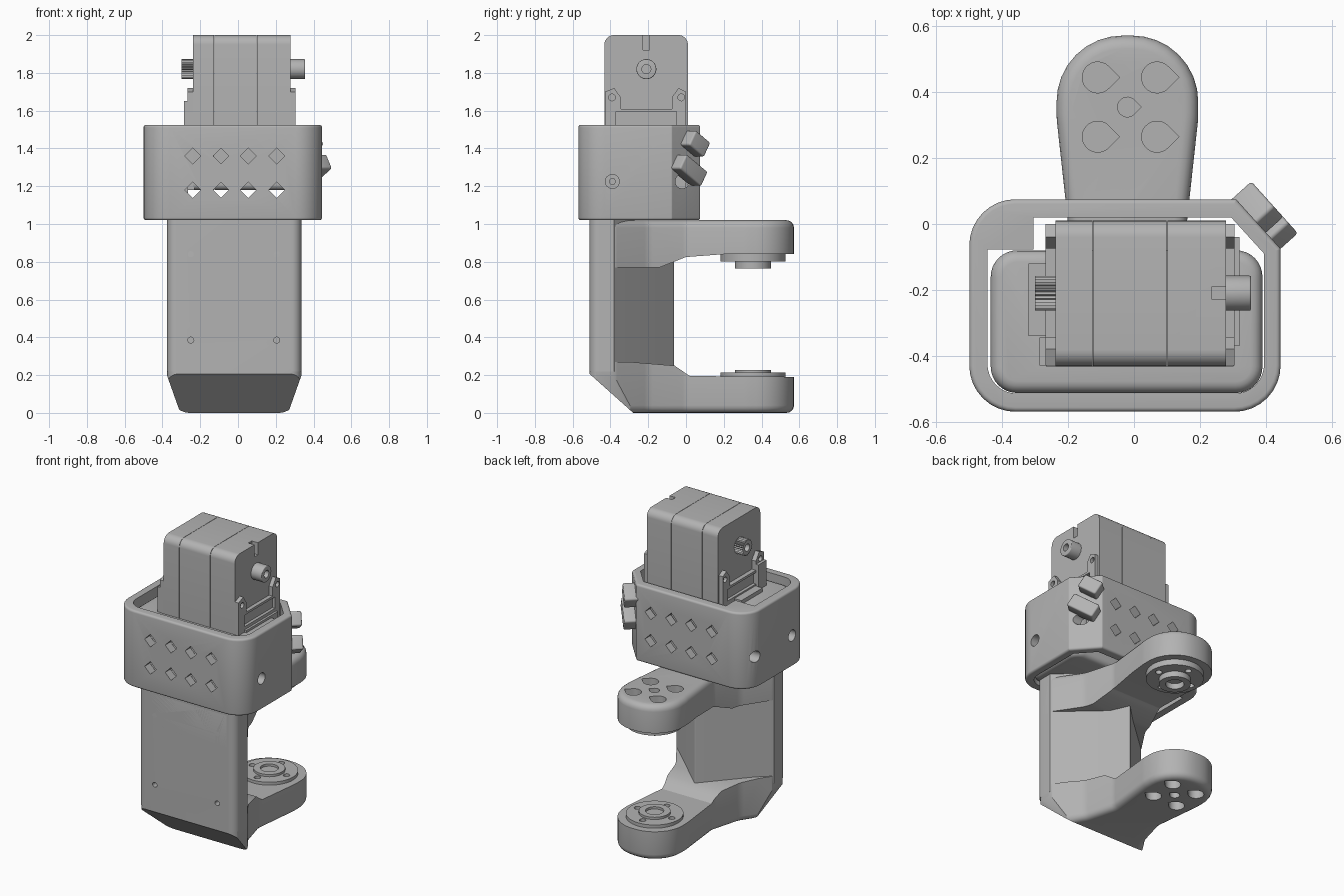
import bpy, bmesh, math
from mathutils import Vector, Matrix

cube = bpy.data.objects.get("Cube")
if cube:
    bpy.data.objects.remove(cube, do_unlink=True)

grey = bpy.data.materials.new("plain grey")
grey.use_nodes = True
GREY = (0.45, 0.45, 0.45, 1)
grey.diffuse_color = GREY
grey.node_tree.nodes["Principled BSDF"].inputs["Base Color"].default_value = GREY


def rounded(corners, steps=8):
    """Polygon from (a, b, radius) corners with circular fillets."""
    out, n = [], len(corners)
    for i, (a, b, r) in enumerate(corners):
        p = Vector((a, b))
        if r == 0:
            out.append(p)
            continue
        u = (Vector(corners[i - 1][:2]) - p).normalized()
        v = (Vector(corners[(i + 1) % n][:2]) - p).normalized()
        half = u.angle(v) / 2
        w, d = math.sin(half), r / math.tan(half)
        for k in range(steps + 1):
            t = k / steps
            c0, c1, c2 = (1 - t) ** 2, 2 * t * (1 - t) * w, t * t
            out.append(((p + u * d) * c0 + p * c1 + (p + v * d) * c2) / (c0 + c1 + c2))
    return out


def place(axis, a, b, c):
    return {"x": (c, a, b), "y": (a, c, b), "z": (a, b, c)}[axis]


def prism(name, pts, lo, hi, axis="z", bevel=0, ends=(0, 1)):
    """Extrude a 2D outline along an axis; optionally round its end rims."""
    bm = bmesh.new()
    caps = []
    rings = [[bm.verts.new(place(axis, p[0], p[1], c)) for p in pts] for c in (lo, hi)]
    for ring in rings:
        caps.append(bm.faces.new(ring))
    n = len(pts)
    for i in range(n):
        j = (i + 1) % n
        bm.faces.new((rings[0][i], rings[0][j], rings[1][j], rings[1][i]))
    bmesh.ops.recalc_face_normals(bm, faces=bm.faces)
    if bevel:
        rim = [e for k in ends for e in caps[k].edges]
        bmesh.ops.bevel(bm, geom=rim, offset=bevel, segments=4, profile=0.5, affect="EDGES")
    mesh = bpy.data.meshes.new(name)
    bm.to_mesh(mesh)
    bm.free()
    mesh.materials.append(grey)
    ob = bpy.data.objects.new(name, mesh)
    bpy.context.collection.objects.link(ob)
    return ob


def circle(a, b, r, n=32):
    return [(a + r * math.cos(2 * math.pi * i / n), b + r * math.sin(2 * math.pi * i / n)) for i in range(n)]


def rect(a0, a1, b0, b1, r=0):
    return rounded([(a0, b0, r), (a1, b0, r), (a1, b1, r), (a0, b1, r)])


def teardrop(a, b, r):
    arc = [math.radians(45 + 270 * i / 20) for i in range(21)]
    return [(a + r * math.cos(t), b + r * math.sin(t)) for t in arc] + [(a + r * 1.414, b)]


def combine(ob, others, op="DIFFERENCE"):
    """Apply booleans and remove the helper shapes."""
    for other in others:
        m = ob.modifiers.new("cut", "BOOLEAN")
        m.operation, m.solver, m.object = op, "EXACT", other
        bpy.context.view_layer.objects.active = ob
        bpy.ops.object.modifier_apply(modifier=m.name)
        bpy.data.objects.remove(other, do_unlink=True)
    return ob


# Forked bracket: ridged column between two arms
CX, CY = -0.02, 0.355
column = prism("bracket_column", rounded([
    (-0.375, -0.51, 0.05), (0.335, -0.51, 0.05), (0.335, -0.38, 0), (CX, -0.06, 0.01), (-0.375, -0.38, 0)]),
    0.22, 1.04)
combine(column, [prism("hole", circle(x, z, 0.016, 16), -0.6, -0.45, "y")
                 for x in (-0.25, 0.205) for z in (0.385, 0.84)])

half = [(0.355, -0.51, 0.06), (0.355, -0.38, 0.06), (0.235, -0.2, 0.15), (0.18, 0, 0.1),
        (0.215, 0.32, 0.3), (0.215, 0.572, 0.2)]
arm_plan = rounded([(CX + x, y, r) for x, y, r in half] + [(CX - x, y, r) for x, y, r in reversed(half)])
taper = [(CX - 0.25, -0.1), (CX + 0.25, -0.1), (CX + 0.36, 0.21), (CX + 0.36, 0.5), (CX - 0.36, 0.5), (CX - 0.36, 0.21)]
low_side = [(-0.55, 0.27), (-0.55, 0.242), (-0.168, -0.1), (0.7, -0.1), (0.7, 0.19), (0.02, 0.195),
            (-0.06, 0.25), (-0.3, 0.27)]
high_side = [(-0.55, 0.77), (-0.14, 0.77), (0, 0.825), (0.2, 0.84), (0.7, 0.84), (0.7, 1.1), (-0.55, 1.1)]

lower = prism("lower_arm", arm_plan, 0, 0.4, "z", 0.04, (0,))
combine(lower, [prism("side", low_side, -1, 1, "x"), prism("taper", taper, -1, 1, "y")], "INTERSECT")
upper = prism("upper_arm", arm_plan, 0.6, 1.02, "z", 0.04, (1,))
combine(upper, [prism("side", high_side, -1, 1, "x")], "INTERSECT")

# Screw pockets on the outer faces of the arms
spots = [(CX + sx * 0.09, CY + sy * 0.09, 0.047) for sx in (-1, 1) for sy in (-1, 1)] + [(CX, CY, 0.03)]
for arm, face, d in ((lower, 0, 1), (upper, 1.02, -1)):
    z = sorted((face - d * 0.05, face + d * 0.06))
    combine(arm, [prism("pocket", teardrop(x, y, r), *z) for x, y, r in spots])

# Round horns on the inner faces of the arms
for name, base, mid, tip in (("lower_horn", 0.15, 0.213, 0.228), ("upper_horn", 0.88, 0.802, 0.765)):
    d = 1 if tip > base else -1
    disc = prism(name, circle(CX, CY, 0.172, 48), *sorted((base, mid)))
    combine(disc, [prism("hole", circle(CX + 0.125 * c, CY + 0.125 * s, 0.02, 16), *sorted((mid - d * 0.03, mid + d * 0.05)))
                   for c, s in ((1, 0), (0, 1), (-1, 0), (0, -1))])
    hub = prism(name + "_hub", circle(CX, CY, 0.095, 40), *sorted((base, tip)))
    combine(hub, [prism("hole", circle(CX, CY, 0.055, 24), *sorted((tip - d * 0.04, tip + d * 0.05)))])

# Motor tray on top of the column, and the perforated collar around it
tray = prism("motor_tray", rect(-0.435, 0.39, -0.513, -0.08, 0.08), 1.03, 1.485, "z", 0.035)
combine(tray, [prism("cavity", rect(-0.265, 0.3, -0.433, 0.1), 1.13, 1.7)])
collar = prism("collar", rounded([
    (-0.5, -0.57, 0.14), (0.445, -0.57, 0.14), (0.445, -0.075, 0.01), (0.31, 0.075, 0.01), (-0.5, 0.075, 0.14)]),
    1.02, 1.525, "z", 0.014)
inner = rounded([(-0.445, -0.515, 0.09), (0.395, -0.515, 0.09), (0.395, -0.09, 0),
                 (0.295, 0.02, 0), (-0.305, 0.02, 0), (-0.305, -0.077, 0), (-0.445, -0.077, 0)])
combine(collar, [prism("inside", inner, 0.9, 1.7)])
for x in (-0.24, -0.09, 0.055, 0.205):
    for z in (1.18, 1.36):
        combine(collar, [prism("diamond", circle(x, z, 0.042, 4), -0.7, 0.2, "y")])
        combine(tray, [prism("diamond", circle(x, z, 0.042, 4), -0.7, -0.3, "y")])
for y in (-0.39, -0.02):
    combine(collar, [prism("hole", circle(y, 1.225, 0.037, 24), -0.7, 0.7, "x")])
combine(tray, [prism("hole", circle(-0.39, 1.225, 0.016, 16), -0.7, 0.7, "x")])

# Cable hooks on the diagonal corner
along, out = Vector((0.67, -0.745, 0)), Vector((0.745, 0.67, 0))
for name, shift, z, length in (("upper_hook", -0.038, 1.425, 0.125), ("lower_hook", 0.005, 1.285, 0.18)):
    hook = prism(name, rect(-length / 2, length / 2, -0.045, 0.045, 0.012), -0.02, 0.07, "y", 0.01)
    frame = Matrix((along, out, Vector((0, 0, 1)))).transposed().to_4x4()
    spot = Vector((0.378, 0, z)) + along * shift
    hook.matrix_world = Matrix.Translation(spot) @ frame @ Matrix.Rotation(math.radians(-32), 4, "Y")

# Motor case in three slices with thin seams
case = rounded([(-0.432, 1.18, 0.03), (0.01, 1.18, 0.03), (0.01, 2, 0.05), (-0.432, 2, 0.05)])
SY, SZ = -0.21, 1.82
ends = [-0.24, -0.125, 0.1, 0.28]
slices = [prism("motor_case_" + str(i + 1), case, ends[i] + 0.001, ends[i + 1] - 0.001, "x") for i in range(3)]
combine(slices[2], [prism("slot", rect(SY - 0.018, SY + 0.018, 1.92, 2.1), 0.235, 0.4, "x")])

# Lower covers with screw tabs on both motor faces
cover = [(-0.43, 1.18), (0.0, 1.18), (0.0, 1.7), (-0.04, 1.72), (-0.075, 1.67), (-0.075, 1.61),
         (-0.345, 1.61), (-0.345, 1.67), (-0.38, 1.72), (-0.43, 1.7)]
for name, face, edge in (("left_cover", 0.27, 0.305), ("right_cover", -0.23, -0.268)):
    d = 1 if edge > 0 else -1
    ob = prism(name, cover, *sorted((face, edge)), "x")
    span = sorted((edge - d * 0.02, edge + d * 0.05))
    holes = [prism("hole", circle(y, 1.67, 0.018, 16), *span, "x") for y in (-0.392, -0.025)]
    holes.append(prism("recess", rect(-0.37, -0.05, 1.52, 1.595), *span, "x"))
    combine(ob, holes)
prism("right_plug", rect(-0.34, -0.12, 1.3, 1.51), -0.32, -0.25, "x")
prism("right_step", rect(-0.43, -0.345, 1.3, 1.65), -0.287, -0.25, "x")
prism("left_plug", rect(-0.37, -0.04, 1.3, 1.5), 0.27, 0.32, "x")

# Plain hub on the left, toothed shaft on the right
hub = prism("motor_hub", circle(SY, SZ, 0.053, 40), 0.27, 0.355, "x", 0.005, (1,))
combine(hub, [prism("hole", circle(SY, SZ, 0.024, 20), 0.31, 0.4, "x")])
teeth = []
for i in range(50):
    r, t = (0.053 if i % 2 else 0.045), math.tau * i / 50
    teeth.append((SY + r * math.cos(t), SZ + r * math.sin(t)))
shaft = prism("motor_shaft", teeth, -0.3, -0.23, "x")
combine(shaft, [prism("hole", circle(SY, SZ, 0.024, 20), -0.4, -0.26, "x")])

# Smooth shading with sharp edges kept
bpy.ops.object.select_all(action="DESELECT")
for ob in bpy.context.scene.objects:
    if ob.type == "MESH":
        ob.select_set(True)
        bpy.context.view_layer.objects.active = ob
bpy.ops.object.shade_smooth_by_angle(angle=math.radians(30))
